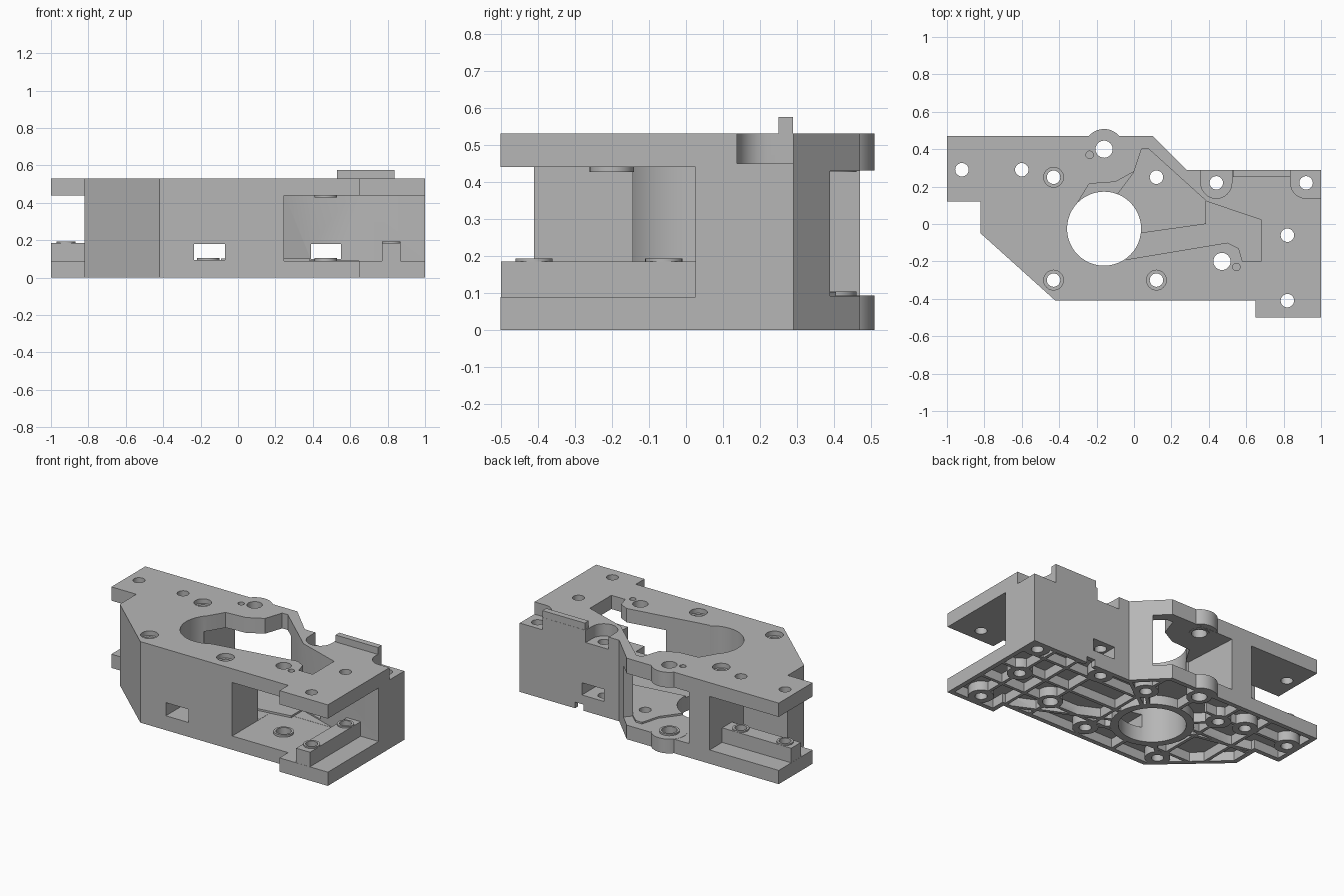
import bpy, bmesh, math
from mathutils import Vector

if "Cube" in bpy.data.objects:
    bpy.data.objects.remove(bpy.data.objects["Cube"], do_unlink=True)

grey = bpy.data.materials.new("light_grey_plastic")
grey.use_nodes = True
grey.diffuse_color = (0.47, 0.47, 0.47, 1)
grey.node_tree.nodes["Principled BSDF"].inputs["Base Color"].default_value = (0.47, 0.47, 0.47, 1)


def prism(name, points, z0, z1):
    """Vertical prism over a flat outline."""
    bm = bmesh.new()
    face = bm.faces.new([bm.verts.new((x, y, z0)) for x, y in points])
    up = bmesh.ops.extrude_face_region(bm, geom=[face])["geom"]
    bmesh.ops.translate(bm, vec=(0, 0, z1 - z0), verts=[v for v in up if isinstance(v, bmesh.types.BMVert)])
    bmesh.ops.recalc_face_normals(bm, faces=bm.faces)
    mesh = bpy.data.meshes.new(name)
    bm.to_mesh(mesh)
    bm.free()
    mesh.materials.append(grey)
    obj = bpy.data.objects.new(name, mesh)
    bpy.context.collection.objects.link(obj)
    return obj


def box(name, x0, x1, y0, y1, z0, z1):
    return prism(name, [(x0, y0), (x1, y0), (x1, y1), (x0, y1)], z0, z1)


def disc(name, centre, r, z0, z1, n=32):
    ring = [(centre[0] + r * math.cos(math.tau * i / n), centre[1] + r * math.sin(math.tau * i / n))
            for i in range(n)]
    return prism(name, ring, z0, z1)


def rib(a, b, width=0.022):
    """Straight rib between two plan points."""
    a, b = Vector(a), Vector(b)
    side = (b - a).normalized().orthogonal() * width / 2
    return prism("rib", [a - side, b - side, b + side, a + side], -0.1, 0.1)


def inset(points, d):
    """Offset a counter-clockwise outline inward."""
    out = []
    for i, p in enumerate(points):
        p, q, r = Vector(p), Vector(points[i - 1]), Vector(points[(i + 1) % len(points)])
        e, f = (p - q).normalized(), (r - p).normalized()
        n, m = Vector((-e.y, e.x)), Vector((-f.y, f.x))
        out.append(p + (n + m) * d / (1 + n.dot(m)))
    return out


def combine(obj, tool, operation):
    mod = obj.modifiers.new("combine", "BOOLEAN")
    mod.operation, mod.solver, mod.object = operation, "EXACT", tool
    mesh = bpy.data.meshes.new_from_object(obj.evaluated_get(bpy.context.evaluated_depsgraph_get()))
    obj.modifiers.clear()
    obj.data = mesh
    bpy.data.objects.remove(tool, do_unlink=True)


def cut(obj, tool):
    combine(obj, tool, "DIFFERENCE")


def add(obj, tool):
    combine(obj, tool, "UNION")


outline = [(-1, 0.47), (-1, 0.12), (-0.82, 0.12), (-0.82, -0.05), (-0.42, -0.41), (0.65, -0.41),
           (0.65, -0.5), (1, -0.5), (1, 0.29), (0.28, 0.29), (0.1, 0.47)]
bore = (-0.16, -0.025)
lug = (-0.16, 0.4)
arm_boss = (0.47, -0.2)
counterbored = [(-0.43, 0.25), (-0.43, -0.3), (0.12, 0.25), (0.12, -0.3)]
left_rear = [(0.44, 0.22), (0.92, 0.22)]
end_holes = [(-0.92, 0.29), (-0.6, 0.29), (0.82, -0.06), (0.82, -0.41)]

# main block with the two open ends
body = prism("gear_housing", outline, 0, 0.53)
cut(body, box("side_recess", 0.245, 1.1, -0.6, 0.025, 0.09, 0.44))
cut(body, box("end_recess", -1.1, -0.5, 0.12, 0.6, 0.09, 0.44))

# wedge-shaped gear chamber open at the top
chamber = [(-0.31, 0.1), (-0.24, 0.215), (-0.1, 0.225), (0, 0.28), (0.04, 0.4), (0.08, 0.4), (0.39, 0.12),
           (0.68, 0.022), (0.68, -0.2), (0.58, -0.2), (0.56, -0.13), (0.5, -0.1), (-0.04, -0.19)]
cut(body, prism("chamber", chamber, 0.091, 0.7))
cut(body, prism("rear_opening", [(-0.36, 0.6), (-0.33, 0.1), (0, 0.05), (0.14, 0.34), (0.181, 0.389),
                                 (0.3, 0.6)], 0.092, 0.43))

# lugs on the rear edge, tie bars and boss pads
add(body, disc("upper_lug", lug, 0.108, 0.431, 0.53))
add(body, disc("lower_lug", lug, 0.108, 0, 0.093))
add(body, box("side_bar", 0.77, 0.87, -0.499, 0.03, 0.07, 0.185))
add(body, box("end_bar", -0.999, -0.48, 0.24, 0.34, 0.07, 0.185))
for p in end_holes:
    add(body, disc("bar_pad", p, 0.038 + 0.012, 0.15, 0.194))
for p in (lug, arm_boss):
    add(body, disc("lower_pad", p, 0.06, 0.07, 0.104))
    add(body, disc("upper_pad", p, 0.06, 0.427, 0.46))

# raised floor inside the chamber
add(body, prism("floor_pad", [(0.03, -0.05), (0.385, 0), (0.385, 0.13), (0.08, 0.405), (0.035, 0.405),
                              (0, 0.28), (-0.09, 0.16)], 0.07, 0.103))

# stop tab on the rear top edge
add(body, box("stop_tab", 0.53, 0.84, 0.25, 0.289, 0.5, 0.575))

# ribbed underside
pocket = prism("underside_pocket", inset(outline, 0.03), -0.05, 0.06)
for p in counterbored + left_rear + end_holes + [arm_boss, lug]:
    cut(pocket, disc("boss", p, 0.075, -0.1, 0.1))
cut(pocket, disc("bore_ring", bore, 0.245, -0.1, 0.1))
for p in counterbored + [(-0.82, 0.12), (0.65, -0.41), (0.28, 0.29), (0.39, -0.03), (-0.16, 0.5), (-0.16, -0.5)]:
    cut(pocket, rib(bore, p))
for a, b in [((-0.43, 0.6), (-0.43, -0.6)), ((0.12, 0.6), (0.12, -0.6)), ((0.47, 0.4), (0.47, -0.6)),
             ((0.65, 0.4), (0.65, -0.6)), ((0.82, 0.4), (0.82, -0.6)), ((-0.67, 0.6), (-0.67, -0.4)),
             ((-1.1, 0.29), (-0.3, 0.29)), ((0.1, 0.16), (1.1, 0.16)), ((0.1, -0.03), (1.1, -0.03)),
             ((-0.6, -0.22), (1.1, -0.22)), ((-0.9, 0.08), (-0.35, 0.08))]:
    cut(pocket, rib(a, b, 0.02))
cut(body, pocket)

# central bore and screw holes
cut(body, disc("bore", bore, 0.198, -0.1, 0.7, 48))
for p in counterbored + end_holes + left_rear:
    cut(body, disc("hole", p, 0.036, -0.1, 0.7, 24))
for p in (lug, arm_boss):
    cut(body, disc("hole", p, 0.046, -0.1, 0.7, 24))
for p in counterbored:
    cut(body, disc("counterbore", p, 0.053, 0.5, 0.7, 24))
for p in [(-0.237, 0.37), (0.547, -0.23)]:
    cut(body, disc("dowel_hole", p, 0.02, 0.47, 0.7, 16))

# stepped seats on the rear top edge
for x0, x1, p in [(0.357, 0.523, left_rear[0]), (0.837, 1.1, left_rear[1])]:
    cut(body, disc("seat", p, 0.083, 0.45, 0.7))
    cut(body, box("seat_edge", x0, x1, 0.22, 0.4, 0.45, 0.7))
cut(body, box("seat_side", 0.92, 1.1, 0.137, 0.3, 0.45, 0.7))

# small rectangular windows and the underside notch
cut(body, box("front_window", -0.235, -0.07, -0.6, -0.1, 0.094, 0.18))
cut(body, box("rear_window", 0.39, 0.55, 0, 0.4, 0.1, 0.18))
cut(body, box("rear_notch", 0.54, 0.6, 0.24, 0.4, -0.1, 0.04))

bpy.ops.object.select_all(action="DESELECT")
body.select_set(True)
bpy.context.view_layer.objects.active = body
bpy.ops.object.shade_smooth_by_angle(angle=math.radians(30))
